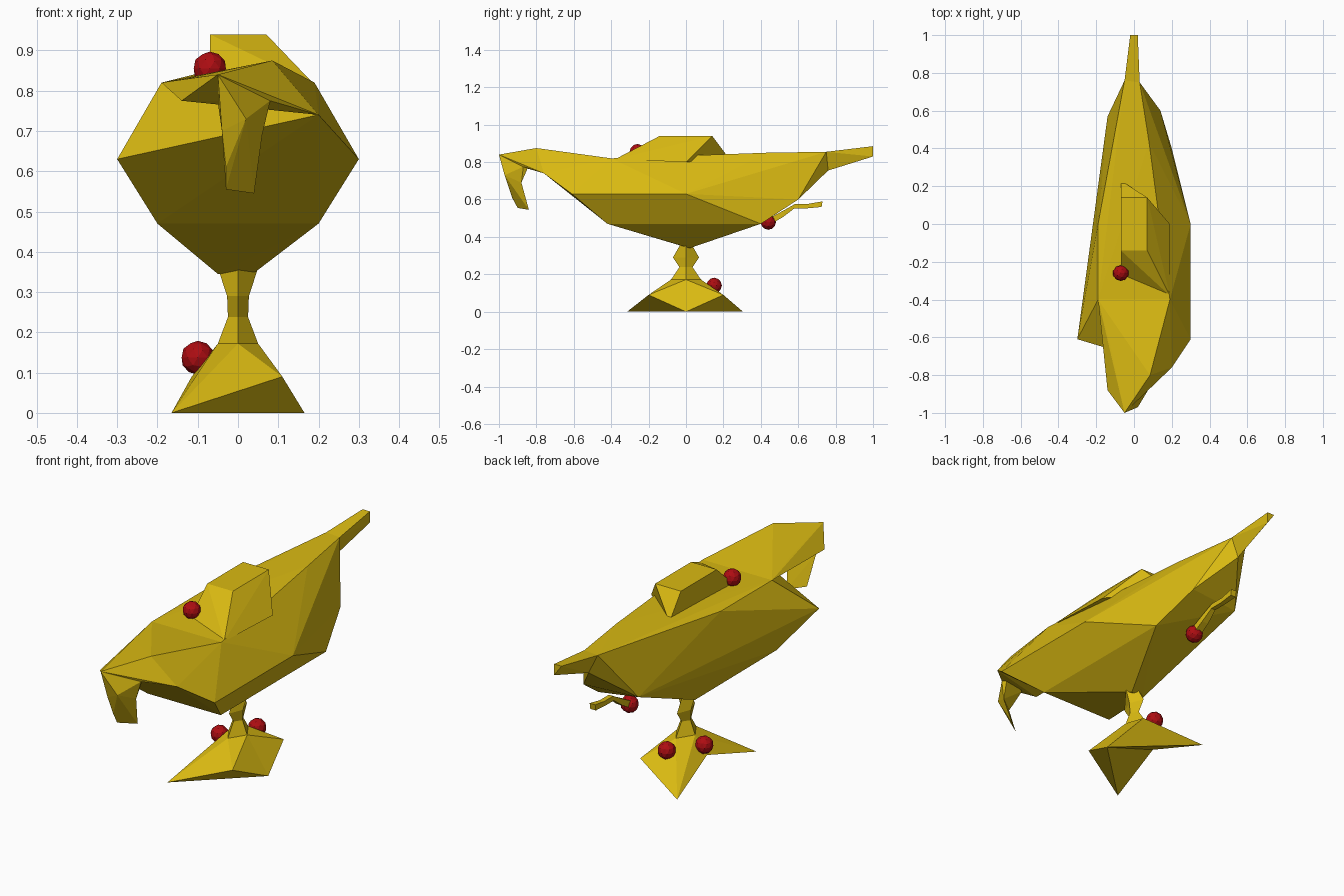
import bpy, bmesh


def material(name, rgb):
    m = bpy.data.materials.new(name)
    m.diffuse_color = (*rgb, 1)
    return m


gold = material("gold", (0.70, 0.49, 0.006))
red = material("red", (0.42, 0.004, 0.006))


def finish(name, bm, mat):
    bmesh.ops.recalc_face_normals(bm, faces=bm.faces)
    me = bpy.data.meshes.new(name)
    bm.to_mesh(me)
    bm.free()
    me.materials.append(mat)
    ob = bpy.data.objects.new(name, me)
    bpy.context.collection.objects.link(ob)
    return ob


def hull(name, pts):
    """Faceted convex part from a few corner points."""
    bm = bmesh.new()
    vs = [bm.verts.new(p) for p in pts]
    r = bmesh.ops.convex_hull(bm, input=vs)
    junk = {v for v in r["geom_interior"] + r["geom_unused"] if isinstance(v, bmesh.types.BMVert)}
    bmesh.ops.delete(bm, geom=list(junk), context='VERTS')
    finish(name, bm, gold)


def loft(name, rings):
    """Four-sided tube; each ring is a list of four points."""
    bm = bmesh.new()
    rows = [[bm.verts.new(p) for p in r] for r in rings]
    for a, b in zip(rows, rows[1:]):
        for i in range(4):
            j = (i + 1) % 4
            bm.faces.new((a[i], a[j], b[j], b[i]))
    bm.faces.new(rows[0])
    bm.faces.new(rows[-1])
    finish(name, bm, gold)


# bowl: asymmetric faceted hull
hull("bowl", [
    (-0.05, 0.0, 0.345), (0.03, 0.02, 0.34),
    (-0.2, -0.42, 0.47), (0.2, -0.42, 0.47), (0.2, 0.4, 0.47),
    (-0.3, -0.61, 0.63), (0.3, -0.61, 0.63), (0.3, 0.0, 0.63),
    (0.2, -0.76, 0.74), (0.14, 0.6, 0.6), (-0.14, 0.57, 0.6),
    (-0.19, -0.4, 0.82), (0.19, -0.4, 0.82), (-0.19, 0.0, 0.82),
    (0.08, 0.43, 0.85), (-0.05, 0.76, 0.855), (0.03, 0.75, 0.855), (0.0, 0.76, 0.755)])

# pointed rear tip
hull("rear_tip", [(-0.05, 0.76, 0.855), (0.03, 0.75, 0.855), (0.0, 0.76, 0.755),
                  (-0.02, 1.0, 0.885), (0.02, 1.0, 0.885), (0.02, 1.0, 0.83)])

# front bridge and hanging hook
hull("front_bridge", [(-0.19, -0.4, 0.82), (0.19, -0.4, 0.82), (0.2, -0.76, 0.74),
                      (-0.13, -0.62, 0.83), (0.085, -0.8, 0.875), (-0.14, -0.88, 0.775),
                      (-0.05, -1.0, 0.84), (0.08, -0.87, 0.775)])
hull("hook_upper", [(-0.05, -1.0, 0.84), (-0.05, -0.88, 0.77), (0.08, -0.87, 0.775),
                    (0.085, -0.8, 0.875), (0.02, -0.97, 0.73), (-0.04, -0.96, 0.70),
                    (0.06, -0.88, 0.69)])
hull("hook_lower", [(0.02, -0.97, 0.73), (-0.04, -0.96, 0.70), (0.06, -0.88, 0.69),
                    (-0.03, -0.93, 0.61), (-0.03, -0.90, 0.555), (0.04, -0.84, 0.545)])

# lid: steep on the left, sloped on the right
hull("lid", [(-0.07, -0.14, 0.94), (0.07, -0.14, 0.94), (0.07, 0.14, 0.94), (-0.07, 0.14, 0.94),
             (-0.07, -0.27, 0.82), (-0.07, 0.23, 0.82), (0.19, -0.38, 0.815), (0.19, 0.0, 0.80)])

# neck
def diamond(x, y, z):
    return [(-x, 0, z), (0, -y, z), (x, 0, z), (0, y, z)]


loft("neck", [diamond(0.05, 0.08, 0.172), diamond(0.025, 0.035, 0.238),
              diamond(0.027, 0.07, 0.29), diamond(0.05, 0.03, 0.36)])

# three-pointed foot, notched on the left
bm = bmesh.new()
L1, L2, R, U1, U2, W, A, B, C, D = [bm.verts.new(p) for p in (
    (-0.165, -0.315, 0), (-0.165, 0.305, 0), (0.165, 0, 0),
    (0.11, -0.2, 0.09), (0.11, 0.2, 0.09), (-0.115, 0, 0.09),
    *diamond(0.05, 0.08, 0.172))]
for f in ((L1, R, U1), (R, L2, U2), (R, U2, C), (R, C, U1), (L1, U1, B), (U1, C, B),
          (L2, D, U2), (U2, D, C), (L1, B, A), (L1, A, W), (W, A, L2), (L2, A, D),
          (L1, W, R), (W, L2, R), (A, B, C, D)):
    bm.faces.new(f)
finish("foot", bm, gold)

# small curl under the rear
def square(y, z, r):
    return [(-r, y, z - r), (r, y, z - r), (r, y + 0.005, z + r), (-r, y + 0.005, z + r)]


loft("rear_curl", [square(y, z, r) for y, z, r in (
    (0.44, 0.48, 0.02), (0.52, 0.525, 0.018), (0.58, 0.565, 0.012),
    (0.65, 0.565, 0.012), (0.725, 0.575, 0.015))])

# gems
for i, pos in enumerate(((-0.07, -0.26, 0.855), (-0.1, 0, 0.137), (0, 0.15, 0.14), (0, 0.44, 0.48))):
    bm = bmesh.new()
    bmesh.ops.create_icosphere(bm, subdivisions=2, radius=0.042)
    finish(f"gem_{i + 1}", bm, red).location = pos
